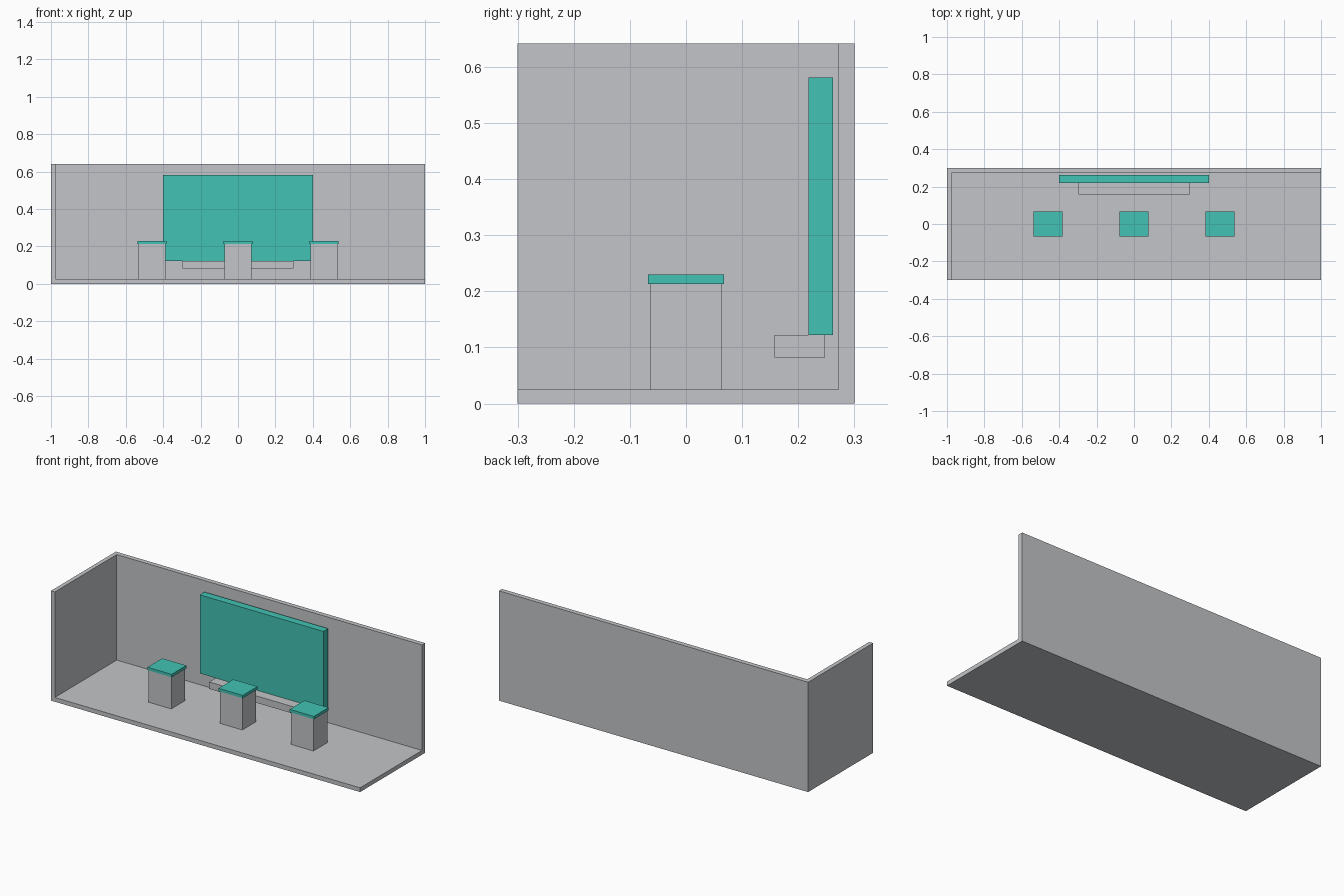
import bpy

if "Cube" in bpy.data.objects:
    bpy.data.objects.remove(bpy.data.objects["Cube"])


def material(name, rgb):
    m = bpy.data.materials.new(name)
    m.diffuse_color = (*rgb, 1.0)
    m.use_nodes = True
    m.node_tree.nodes["Principled BSDF"].inputs["Base Color"].default_value = m.diffuse_color
    return m


grey = material("light grey", (0.55, 0.56, 0.58))
teal = material("teal", (0.054, 0.54, 0.456))


def box(name, x, y, z, mat):
    """Box spanning the given (min, max) ranges."""
    spans = (x, y, z)
    bpy.ops.mesh.primitive_cube_add(size=1, location=[(a + b) / 2 for a, b in spans])
    ob = bpy.context.object
    ob.name = name
    ob.scale = [b - a for a, b in spans]
    bpy.ops.object.transform_apply(location=False, rotation=False, scale=True)
    ob.data.materials.append(mat)
    return ob


# Booth shell: floor, back wall and one side wall
FLOOR, TOP = 0.025, 0.642
box("floor", (-1, 1), (-0.3, 0.3), (0, FLOOR), grey)
box("back_wall", (-1, 1), (0.272, 0.3), (FLOOR, TOP), grey)
box("side_wall", (-1, -0.975), (-0.3, 0.272), (FLOOR, TOP), grey)

# Display panel with a shelf beneath it
box("display_panel", (-0.4, 0.4), (0.218, 0.262), (0.122, 0.581), teal)
box("shelf", (-0.297, 0.297), (0.158, 0.248), (0.082, 0.122), grey)

# Three plinths with overhanging coloured caps
for side, cx in (("left", -0.46), ("middle", 0.0), ("right", 0.46)):
    box(side + "_plinth", (cx - 0.073, cx + 0.073), (-0.064, 0.064), (FLOOR, 0.213), grey)
    box(side + "_plinth_cap", (cx - 0.078, cx + 0.078), (-0.068, 0.068), (0.213, 0.23), teal)
